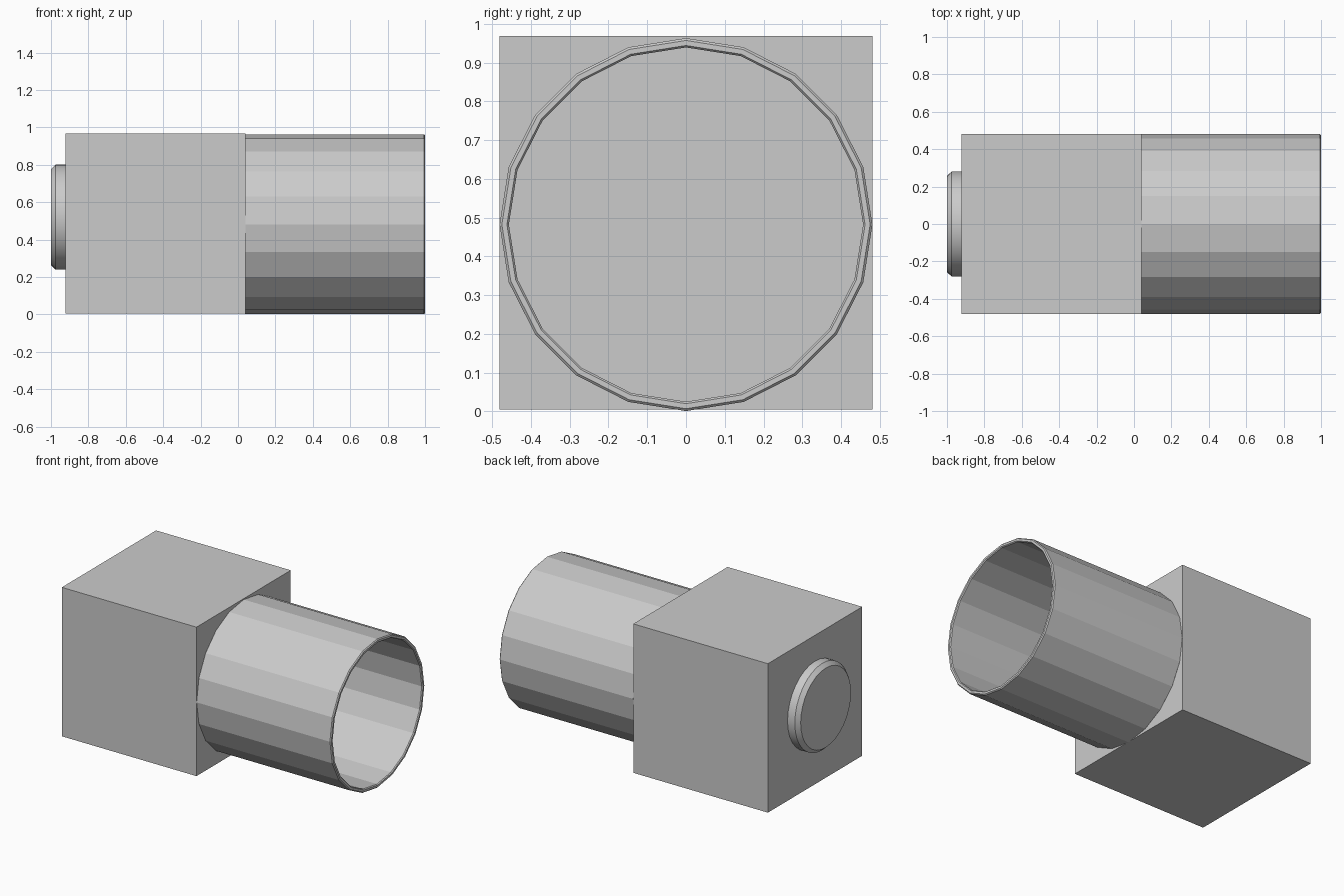
import bpy, bmesh, math

if "Cube" in bpy.data.objects:
    bpy.data.objects.remove(bpy.data.objects["Cube"])


def lathe_x(name, profile, sides, cz, closed):
    """Revolve (x, radius) points about a line parallel to x at height cz."""
    bm = bmesh.new()
    rings = []
    for x, r in profile:
        ring = []
        for i in range(sides):
            a = 2 * math.pi * i / sides
            ring.append(bm.verts.new((x, r * math.cos(a), cz + r * math.sin(a))))
        rings.append(ring)
    pairs = list(zip(rings, rings[1:]))
    if closed:
        pairs.append((rings[-1], rings[0]))
    for a, b in pairs:
        for i in range(sides):
            j = (i + 1) % sides
            bm.faces.new((a[i], a[j], b[j], b[i]))
    if not closed:
        bm.faces.new(rings[0])
        bm.faces.new(rings[-1])
    bmesh.ops.recalc_face_normals(bm, faces=bm.faces)
    mesh = bpy.data.meshes.new(name)
    bm.to_mesh(mesh)
    bm.free()
    obj = bpy.data.objects.new(name, mesh)
    bpy.context.collection.objects.link(obj)
    return obj


# Cube body
S = 0.963
bpy.ops.mesh.primitive_cube_add(size=S, location=(0.04 - S / 2, 0, 0.005 + S / 2))
bpy.context.object.name = "body"

# Open 20-sided tube with finely bevelled rims
R, IN, B, X0, X1 = 0.481, 0.457, 0.006, 0.035, 1.0
tube = [(X0, R - B), (X0 + B, R), (X1 - B, R), (X1, R - B),
        (X1, IN + B - 0.001), (X1 - B, IN), (X0 + B, IN), (X0, IN + B - 0.001)]
lathe_x("barrel_tube", tube, 20, 0.482, True)

# Chamfered round button on the back of the body
button = lathe_x("end_button", [(-0.91, 0.281), (-0.975, 0.281), (-1.0, 0.257)],
                 32, 0.52, False)
bpy.ops.object.select_all(action='DESELECT')
button.select_set(True)
bpy.context.view_layer.objects.active = button
bpy.ops.object.shade_smooth_by_angle(angle=math.radians(30))
